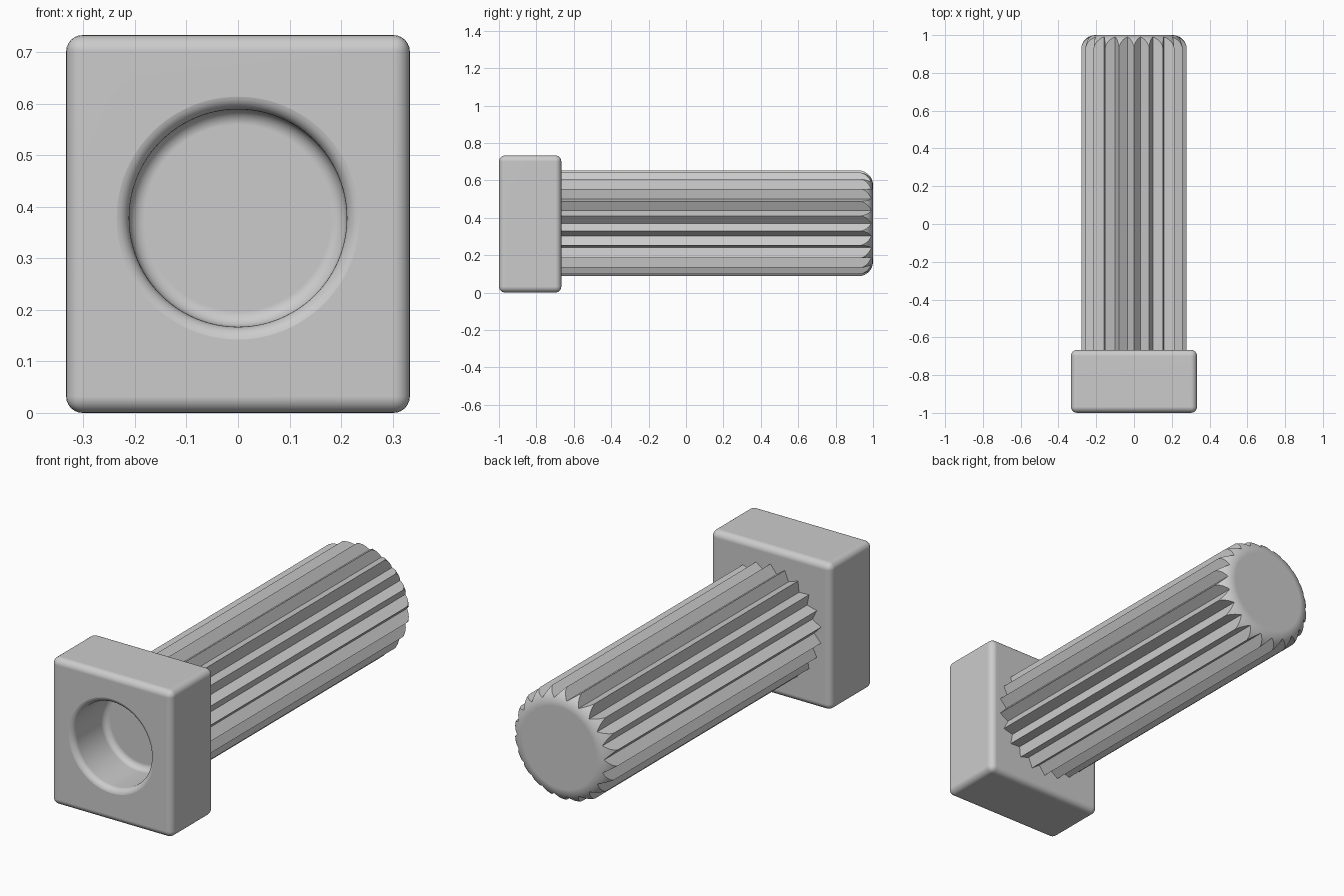
import bpy, bmesh
from math import sin, cos, pi

cube = bpy.data.objects.get("Cube")
if cube:
    bpy.data.objects.remove(cube, do_unlink=True)

AXIS_Z = 0.37      # height of the shaft axis
TEETH = 22

grey = bpy.data.materials.new("plain_grey")
grey.use_nodes = True
colour = (0.6, 0.6, 0.6, 1)
grey.diffuse_color = colour
grey.node_tree.nodes["Principled BSDF"].inputs["Base Color"].default_value = colour


def add_object(name, bm):
    bmesh.ops.recalc_face_normals(bm, faces=bm.faces)
    mesh = bpy.data.meshes.new(name)
    bm.to_mesh(mesh)
    bm.free()
    mesh.materials.append(grey)
    obj = bpy.data.objects.new(name, mesh)
    bpy.context.collection.objects.link(obj)
    return obj


def loft(name, profile, count, axis_z, tooth=1.0):
    """Rings of (radius, y) along y; every second point is scaled by tooth."""
    bm = bmesh.new()
    rings = []
    for r, y in profile:
        ring = []
        for i in range(count):
            a = 2 * pi * i / count
            rr = r * (tooth if i % 2 else 1)
            ring.append(bm.verts.new((rr * sin(a), y, axis_z + rr * cos(a))))
        rings.append(ring)
    for a, b in zip(rings, rings[1:]):
        for i in range(count):
            j = (i + 1) % count
            bm.faces.new((a[i], a[j], b[j], b[i]))
    bm.faces.new(rings[0])
    bm.faces.new(rings[-1])
    return add_object(name, bm)


def arc(r, y, radius, start, end, steps=8):
    """Points of a fillet in the (radius, y) plane."""
    angles = [start + (end - start) * i / steps for i in range(steps + 1)]
    return [(r + radius * cos(a), y + radius * sin(a)) for a in angles]


def select(obj):
    bpy.ops.object.select_all(action='DESELECT')
    obj.select_set(True)
    bpy.context.view_layer.objects.active = obj


def cut(obj, cutter, operation):
    select(obj)
    mod = obj.modifiers.new("cut", 'BOOLEAN')
    mod.operation = operation
    mod.solver = 'EXACT'
    mod.object = cutter
    bpy.ops.object.modifier_apply(modifier=mod.name)
    bpy.data.objects.remove(cutter, do_unlink=True)


def finish(obj):
    select(obj)
    bpy.ops.object.shade_smooth_by_angle()
    mod = obj.modifiers.new("even_shading", 'WEIGHTED_NORMAL')
    mod.keep_sharp = True


# Head block with rounded edges
bm = bmesh.new()
bmesh.ops.create_cube(bm, size=1)
for v in bm.verts:
    v.co = (v.co.x * 0.667, v.co.y * 0.333 - 0.833, (v.co.z + 0.5) * 0.733)
bmesh.ops.bevel(bm, geom=bm.edges[:], offset=0.032, segments=6,
                profile=0.5, affect='EDGES')
head = add_object("head_block", bm)

# Round socket: flared mouth, straight wall, filleted floor
socket = [(0.241, -1.05)]
socket += arc(0.241, -0.97, 0.03, -pi / 2, -pi)
socket += arc(0.181, -0.78, 0.03, 0, pi / 2)
cut(head, loft("socket_cutter", socket, 96, 0.378), 'DIFFERENCE')
finish(head)

# Fluted shaft, its far end rounded over
shaft = loft("fluted_shaft", [(0.282, -0.69), (0.282, 1.0)],
             TEETH * 2, AXIS_Z, tooth=0.855)
envelope = [(0.2835, -0.8)] + arc(0.2035, 0.92, 0.08, 0, pi / 2, 10)
cut(shaft, loft("end_rounding", envelope, 132, AXIS_Z), 'INTERSECT')
finish(shaft)
